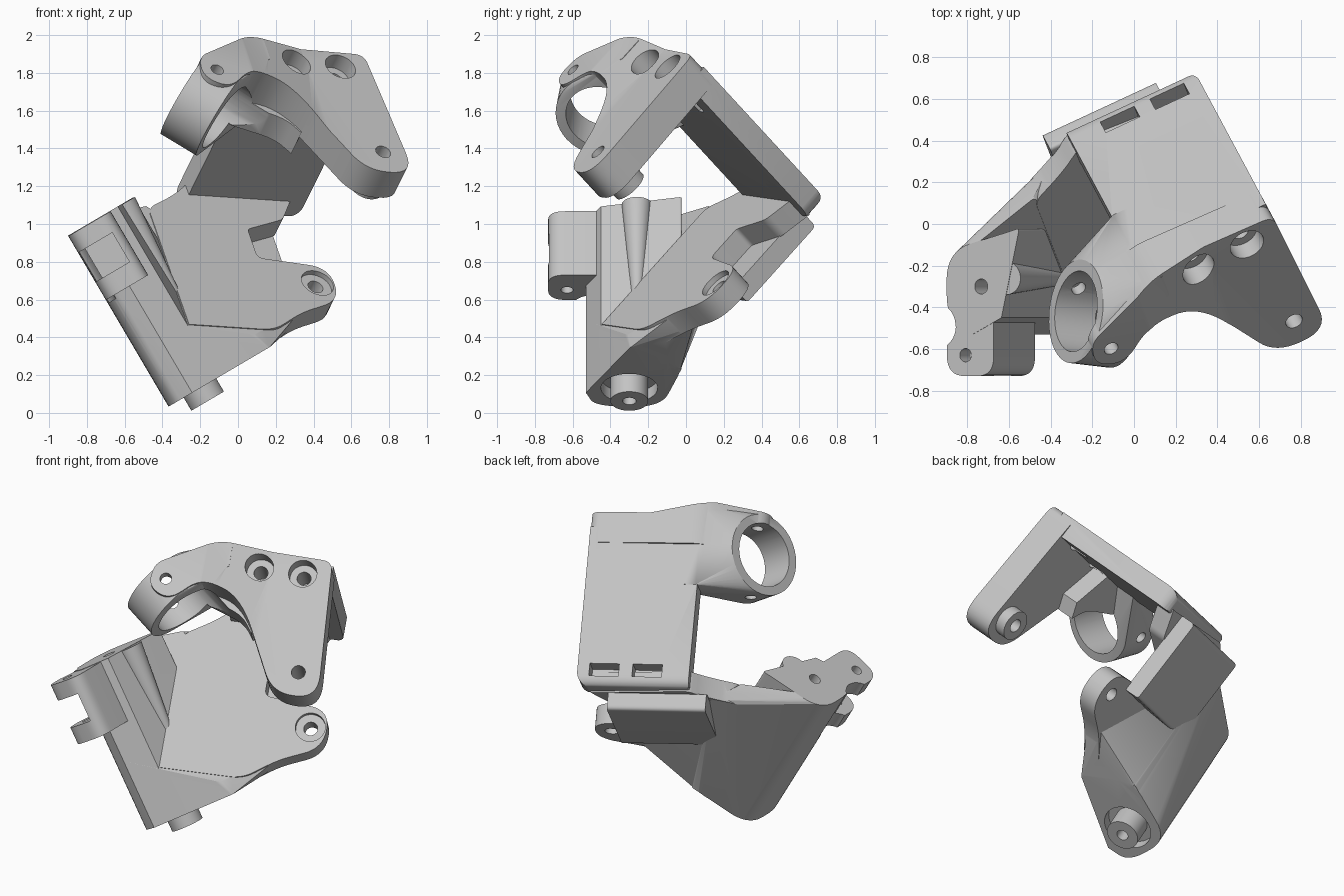
import bpy, bmesh, math
from mathutils import Vector, Matrix

if "Cube" in bpy.data.objects:
    bpy.data.objects.remove(bpy.data.objects["Cube"], do_unlink=True)

grey = bpy.data.materials.new("plain_grey")
grey.use_nodes = True
colour = (0.55, 0.55, 0.55, 1)
grey.diffuse_color = colour
grey.node_tree.nodes["Principled BSDF"].inputs["Base Color"].default_value = colour

# Plate frame (width a, depth u, height n) and hinge frame (s, y, h)
A = Vector((0.905, 0.42, -0.06)).normalized()
U = Vector((-0.34, 0.636, -0.69))
U = (U - A * U.dot(A)).normalized()
N = A.cross(U)
PLATE = Matrix((A, U, N)).transposed()
E = Vector((0.862, 0, 0.507)).normalized()
Y = Vector((0, 1, 0))
HINGE = Matrix((E, Y, E.cross(Y))).transposed()


def rounded(corners):
    """Outline with each corner (x, y, cut) softened by a short curve."""
    out = []
    for i, (x, y, cut) in enumerate(corners):
        p = Vector((x, y))
        if not cut:
            out.append(p)
            continue
        ends = []
        for q in (corners[i - 1], corners[(i + 1) % len(corners)]):
            d = Vector(q[:2]) - p
            ends.append(p + d.normalized() * min(cut, d.length * 0.49))
        for k in range(9):
            t = k / 8
            out.append(ends[0] * (1 - t) ** 2 + p * 2 * t * (1 - t) + ends[1] * t * t)
    return out


def finish(bm, name, frame):
    bmesh.ops.transform(bm, matrix=frame.to_4x4(), verts=bm.verts)
    bmesh.ops.recalc_face_normals(bm, faces=bm.faces)
    me = bpy.data.meshes.new(name)
    bm.to_mesh(me)
    bm.free()
    me.materials.append(grey)
    ob = bpy.data.objects.new(name, me)
    bpy.context.collection.objects.link(ob)
    return ob


def solid(corners, lo, hi, axis):
    """Extrude an outline along one axis of its frame."""
    bm = bmesh.new()
    rings = []
    for level in (lo, hi):
        ring = []
        for p in rounded(corners):
            co = [p.x, p.y]
            co.insert(axis, level)
            ring.append(bm.verts.new(co))
        rings.append(ring)
        bm.faces.new(ring)
    for i in range(len(rings[0])):
        bm.faces.new((rings[0][i - 1], rings[0][i], rings[1][i], rings[1][i - 1]))
    return bm


def prism(name, corners, lo, hi, axis, frame):
    return finish(solid(corners, lo, hi, axis), name, frame)


def rod(name, start, end, radius, frame, tip=None):
    start, end = Vector(start), Vector(end)
    d = end - start
    bm = bmesh.new()
    turn = Matrix.Translation((start + end) / 2) @ d.to_track_quat('Z', 'Y').to_matrix().to_4x4()
    bmesh.ops.create_cone(bm, cap_ends=True, segments=48, radius1=radius,
                          radius2=radius if tip is None else tip, depth=d.length, matrix=turn)
    return finish(bm, name, frame)


def box(name, lo, hi, frame):
    (a, b, c), (d, e, f) = lo, hi
    return prism(name, [(a, b, 0), (d, b, 0), (d, e, 0), (a, e, 0)], c, f, 2, frame)


def hull(name, points):
    """Convex blend around points in world space."""
    bm = bmesh.new()
    for p in points:
        bm.verts.new(p)
    bmesh.ops.convex_hull(bm, input=bm.verts[:])
    bmesh.ops.delete(bm, geom=[v for v in bm.verts if not v.link_faces], context='VERTS')
    return finish(bm, name, Matrix.Identity(3))


def combine(base, others, mode):
    for other in others:
        mod = base.modifiers.new(mode.lower(), 'BOOLEAN')
        mod.operation, mod.solver, mod.object = mode, 'EXACT', other
        graph = bpy.context.evaluated_depsgraph_get()
        me = bpy.data.meshes.new_from_object(base.evaluated_get(graph))
        base.modifiers.clear()
        base.data = me
        bpy.data.objects.remove(other, do_unlink=True)


def smooth(ob):
    bpy.ops.object.select_all(action='DESELECT')
    ob.select_set(True)
    bpy.context.view_layer.objects.active = ob
    bpy.ops.object.shade_smooth_by_angle(angle=math.radians(30))


# Front plate, stepping forward towards the ring
bm = solid([(.505, 1.22, .06), (.56, .35, .15), (.28, .35, .13), (0, .92, .22),
            (-.25, .98, .1), (-.42, .82, .09), (-.56, .89, .09), (-.54, 1.04, .06),
            (-.17, 1.24, .08)], -1.515, -1.32, 1)
for cut in (-.25, .14):
    bmesh.ops.bisect_plane(bm, geom=bm.verts[:] + bm.edges[:] + bm.faces[:],
                           plane_co=(cut, 0, 0), plane_no=(1, 0, 0))
for v in bm.verts:
    if v.co.y < -1.5:
        v.co.y -= .085 * max(0, min(1, (.14 - v.co.x) / .39))
upper = finish(bm, "upper_bracket", PLATE)

# Sloping back plate with softened end corners
back_plate = prism("back_plate", [(-1.42, 1.09, 0), (-1.42, 1.22, 0), (-.4, 1.22, .07),
                   (-.4, 1.09, .02)], -.18, .503, 0, PLATE)
combine(back_plate, [prism("corner_trim", [(-.19, -1.6, 0), (.505, -1.6, 0), (.505, -.395, .11),
                     (-.19, -.395, .05)], .8, 1.4, 2, PLATE)], 'INTERSECT')

# Ring blended into the back plate, arch flange and inner pivot collar
ring_axis = Vector((-.76, 0, .65))
ring_top = Vector((-.53, -1.34, 1.016))
ring = rod("ring", ring_top, ring_top - ring_axis * .22, .25, PLATE)
edge = [PLATE @ Vector((a, u, n)) for a in (-.17, -.1) for u in (-1.06, -1.57) for n in (1.09, 1.222)]
wing = hull("wing", [v.co for v in ring.data.vertices] + edge)
flange = prism("arch_flange", [(-.25, .95, .03), (0, .86, .08), (.07, .76, 0), (.13, .85, 0),
               (.04, 1.1, 0), (-.22, 1.1, 0)], -1.36, -1.2, 1, PLATE)
collar = rod("collar", (.417, -1.36, .5), (.417, -1.25, .5), .095, PLATE)
combine(upper, [back_plate, wing, ring, flange, collar], 'UNION')

# Bore, screw holes, counterbores and nut slots
cuts = [rod("bore", ring_top + ring_axis * .3, ring_top - ring_axis * .42, .195, PLATE),
        rod("pivot_hole", (.417, -1.7, .5), (.417, -1.1, .5), .042, PLATE),
        rod("ring_hole", (-.46, -1.7, .95), (-.46, -1, .95), .035, PLATE)]
for x in (.077, .34):
    cuts.append(rod("counterbore", (x, -1.7, 1.12), (x, -1.42, 1.12), .085, PLATE))
    cuts.append(rod("screw_hole", (x, -1.6, 1.12), (x, -1.2, 1.12), .042, PLATE))
    cuts.append(box("nut_slot", (x - .09, -.54, 1.12), (x + .09, -.46, 1.3), PLATE))
combine(upper, cuts, 'DIFFERENCE')
smooth(upper)

# Hinge wall of the lower bracket with its rounded outer edge
wall = [(-.155, -.53, 0), (.0055, -.45, 0), (.105, -.02, .02),
        (.0, -.05, .08), (-.3, -.13, .14), (-.3, -.48, .2)]
lower = prism("lower_bracket", wall, .215, 1.265, 2, HINGE)

# Sloping foot and back, blended to the plate and flush with its inner face
base_outline = rounded([(-.155, -.53, 0), (.33, -.29, .02), (.12, -.015, .1),
                        (-.3, -.13, .14), (-.3, -.48, .2)])
points = [HINGE @ Vector((p.x, p.y, .215)) for p in base_outline]
points += [HINGE @ Vector((p.x, p.y, 1.265)) for p in rounded(wall)]
points += [HINGE @ Vector((.33, .03, .31))]
points += [PLATE @ Vector(p) for p in ((-.45, -.51, .97), (-.45, -.39, .97), (-.3, -.39, 1.04),
                                       (.25, -.39, .28), (.25, -.51, .28))]
foot = hull("foot", points)
combine(foot, [box("pocket", (-2, -3, -2), (2, -.515, 3), PLATE)], 'DIFFERENCE')

# Lower plate with the pivot ear
lower_plate = prism("lower_plate", [(-.45, .115, 0), (.05, .115, .08), (.25, .26, .08),
                    (.505, .37, .12), (.505, .61, .12), (.1, .65, .04), (.1, .86, .02),
                    (.33, .95, .03), (.43, 1.12, 0), (-.17, 1.17, .03), (-.27, 1.08, .1),
                    (-.45, .97, .05)], -.52, -.39, 1, PLATE)

# Clevis arm and strengthening rib
arm = prism("clevis_arm", [(-.3, -.73, .1), (-.04, -.73, .09), (-.04, -.4, .0),
            (-.3, -.4, .05)], .87, 1.262, 2, HINGE)
rib = rod("rib", (.03, -.26, .6), (.03, -.26, 1.262), .02, HINGE, .08)
combine(lower, [foot, lower_plate, arm, rib], 'UNION')

cuts = [box("clevis_gap", (-.4, -.8, .98), (-.09, -.53, 1.16), HINGE),
        rod("ear_notch", (-.36, -.49, .85), (-.36, -.49, 1.4), .11, HINGE),
        rod("pin_recess", (-.107, -.3, .1), (-.107, -.3, .28), .15, HINGE),
        rod("ear_hole", (-.196, -.63, .7), (-.196, -.63, 1.4), .032, HINGE),
        rod("axis_hole", (-.107, -.3, 1.0), (-.107, -.3, 1.4), .036, HINGE),
        rod("pivot_hole", (.405, -.7, .49), (.405, -.2, .49), .042, PLATE),
        rod("pivot_seat", (.405, -.6, .49), (.405, -.49, .49), .09, PLATE)]
combine(lower, cuts, 'DIFFERENCE')
smooth(lower)

# Lower hinge pin standing in its recess
pin = rod("hinge_pin", (-.107, -.3, .135), (-.107, -.3, .3), .1, HINGE)
combine(pin, [rod("pin_hole", (-.107, -.3, .1), (-.107, -.3, .25), .036, HINGE)], 'DIFFERENCE')
smooth(pin)

# Rear slab behind the lower plate
slab = prism("rear_slab", [(-.395, .57, .02), (-.28, .57, .02), (-.28, 1.13, .03),
             (-.395, 1.13, .02)], -.28, .32, 0, PLATE)
smooth(slab)
